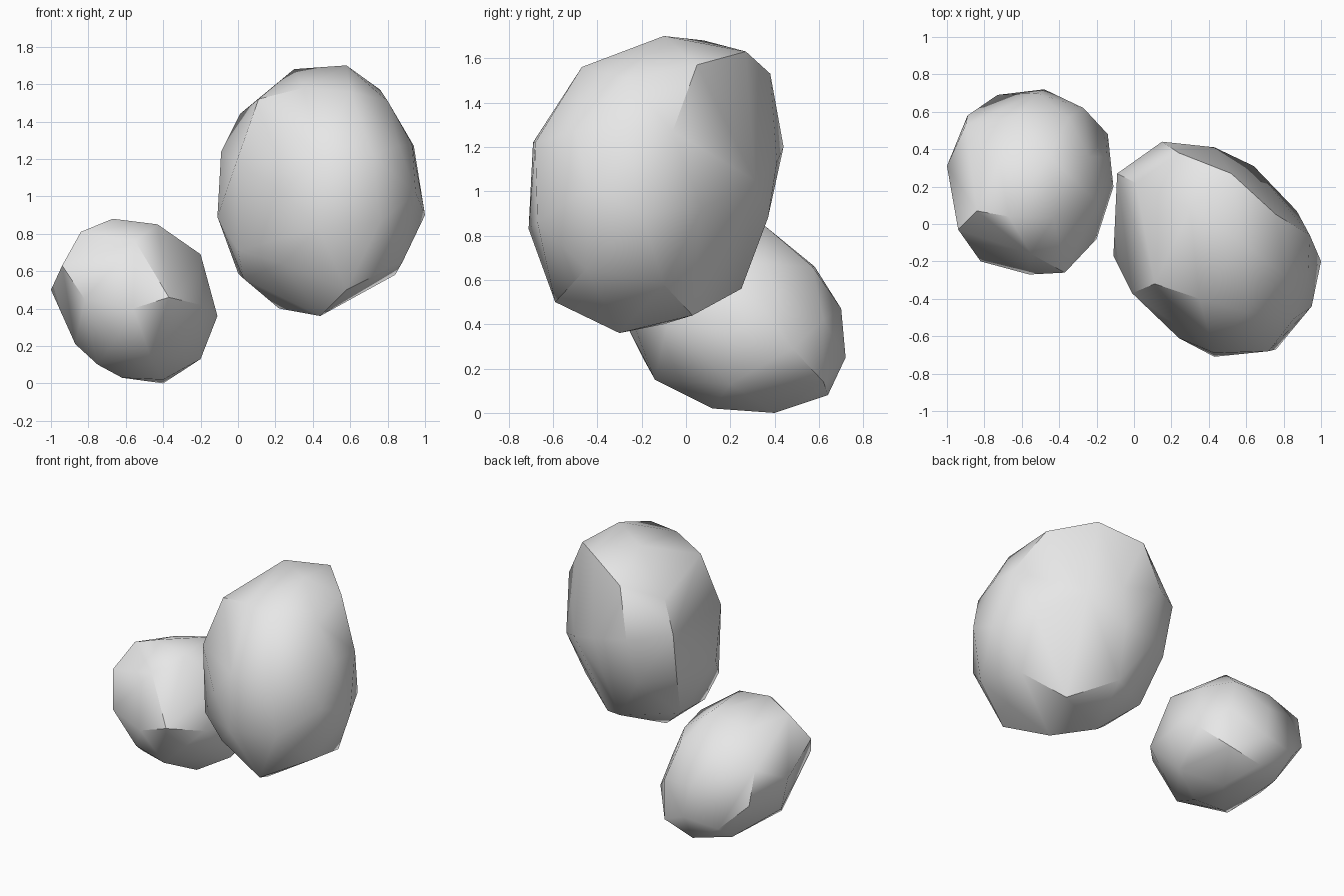
import bpy, bmesh, math

stone = bpy.data.materials.new("pale_grey_stone")
stone.diffuse_color = (0.8, 0.8, 0.8, 1)


def make_rock(name, corners):
    """Chiselled boulder: the convex skin around a few corner points."""
    bm = bmesh.new()
    for p in corners:
        bm.verts.new(p)
    bmesh.ops.convex_hull(bm, input=bm.verts[:])
    loose = [v for v in bm.verts if not v.link_faces]
    bmesh.ops.delete(bm, geom=loose, context='VERTS')
    bmesh.ops.recalc_face_normals(bm, faces=bm.faces[:])
    mesh = bpy.data.meshes.new(name)
    bm.to_mesh(mesh)
    bm.free()
    mesh.materials.append(stone)
    ob = bpy.data.objects.new(name, mesh)
    bpy.context.collection.objects.link(ob)
    # soft shading with only the strong ridges kept crisp
    bpy.ops.object.select_all(action='DESELECT')
    ob.select_set(True)
    bpy.context.view_layer.objects.active = ob
    bpy.ops.object.shade_smooth_by_angle(angle=math.radians(38))
    return ob


# large upright rock
make_rock("large_rock", [
    # crown
    (.58, -.10, 1.70), (.30, .08, 1.68), (.52, .27, 1.63), (.76, .05, 1.57),
    (.24, .38, 1.53), (.01, .22, 1.44), (.60, -.47, 1.56), (.35, -.40, 1.58),
    (.11, -.32, 1.52), (.80, -.27, 1.51),
    # waist
    (.94, -.06, 1.27), (.93, -.27, 1.28), (1.0, -.20, .90), (.95, -.44, 1.02),
    (.86, -.50, 1.27), (.72, -.68, 1.22), (.76, -.67, .86), (.43, -.71, .83),
    (.43, -.69, 1.22), (.24, -.61, 1.02), (-.01, -.37, 1.18), (0, -.36, .71),
    (-.11, -.17, .89), (-.09, .27, 1.24), (.15, .44, 1.20), (.43, .41, 1.13),
    (.64, .31, 1.05), (.87, .07, .92), (.12, .36, .88), (.38, .37, .88),
    (-.07, .20, .90),
    # foot
    (.88, -.45, .65), (.84, -.10, .58), (.58, -.59, .50), (.58, .03, .44),
    (.44, -.30, .36), (.22, -.10, .40), (0, .06, .59), (.33, .25, .56),
    (.03, -.25, .56), (.24, -.52, .64),
])

# small rock on the ground
make_rock("small_rock", [
    # crown
    (-.67, .04, .88), (-.84, .07, .81), (-.45, .36, .84), (-.43, .03, .85),
    (-.20, .12, .69), (-.72, .34, .78), (-.55, -.16, .76), (-.35, .57, .66),
    (-.62, .58, .66), (-.24, .36, .67),
    # waist
    (-.94, -.03, .63), (-1.0, .31, .50), (-.90, .53, .61), (-.82, -.20, .45),
    (-.56, -.27, .40), (-.37, -.26, .46), (-.20, -.08, .42), (-.11, .20, .36),
    (-.15, .36, .46), (-.14, .48, .29), (-.52, .70, .47), (-.73, .69, .22),
    (-.89, .58, .38), (-.27, .62, .42),
    # foot
    (-.27, .62, .14), (-.48, .72, .25), (-.50, .64, .08), (-.40, .40, 0),
    (-.40, .12, .02), (-.62, .12, .03), (-.20, .20, .13), (-.47, -.14, .15),
    (-.65, -.19, .24), (-.75, .02, .10), (-.87, .20, .21), (-.72, .52, .10),
])
